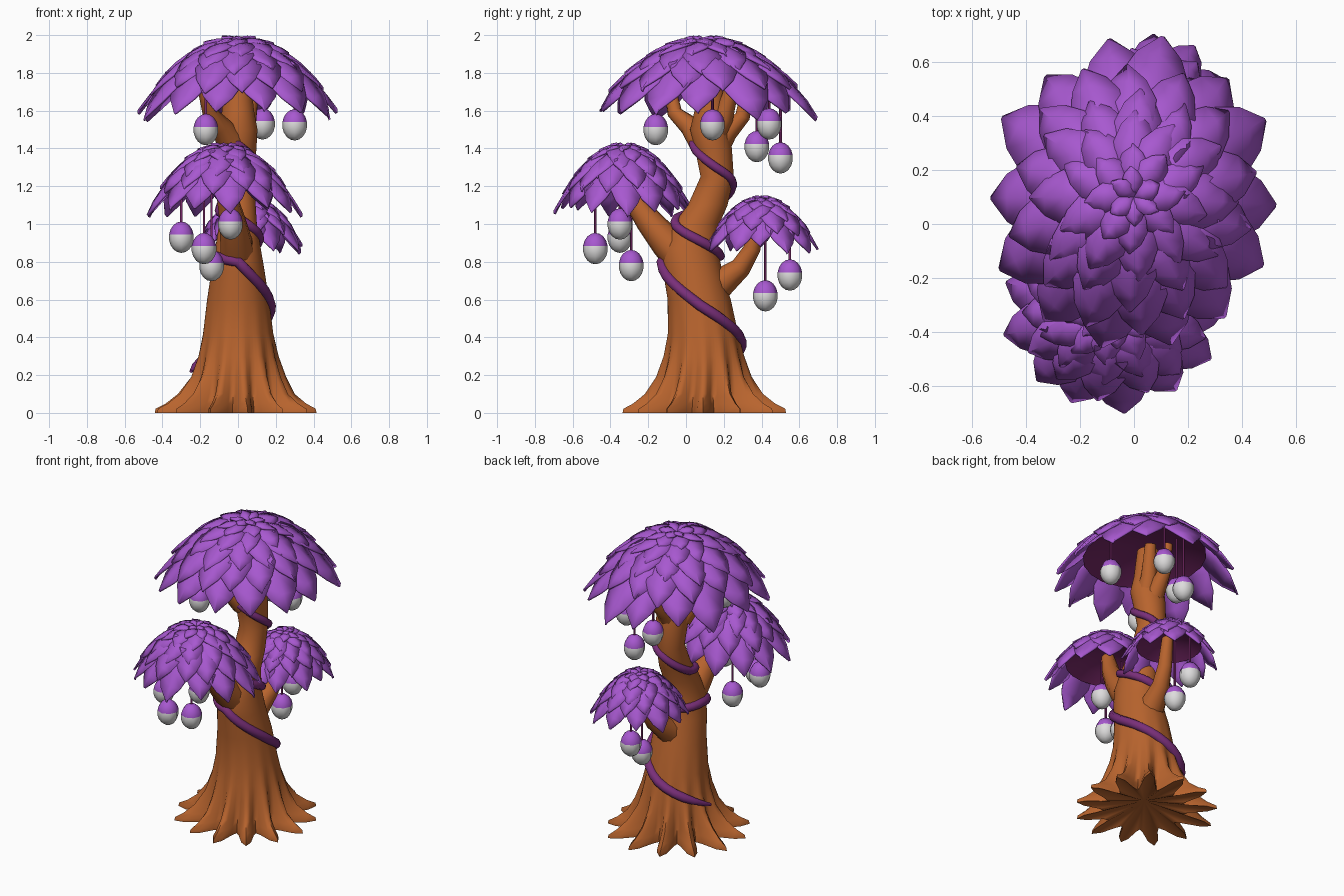
import bpy, bmesh, math, random
from math import sin, cos, pi, hypot, exp
from mathutils import Vector

if "Cube" in bpy.data.objects:
    bpy.data.objects.remove(bpy.data.objects["Cube"])

random.seed(4)


def material(name, rgb):
    m = bpy.data.materials.new(name)
    m.diffuse_color = (*rgb, 1)
    m.use_nodes = True
    m.node_tree.nodes["Principled BSDF"].inputs["Base Color"].default_value = m.diffuse_color
    return m


BARK = material("brown bark", (0.48, 0.127, 0.027))
LEAF = material("purple leaf", (0.39, 0.098, 0.63))
VINE = material("dark plum", (0.19, 0.028, 0.19))
LINING = material("deep magenta", (0.19, 0.022, 0.14))
PALE = material("pale grey", (0.73, 0.72, 0.72))


def add_mesh(name, bm, mats, smooth=None):
    me = bpy.data.meshes.new(name)
    bm.to_mesh(me)
    bm.free()
    ob = bpy.data.objects.new(name, me)
    bpy.context.collection.objects.link(ob)
    for m in mats:
        me.materials.append(m)
    if smooth:
        bpy.ops.object.select_all(action='DESELECT')
        ob.select_set(True)
        bpy.context.view_layer.objects.active = ob
        bpy.ops.object.shade_smooth_by_angle(angle=math.radians(smooth))
    return ob


def skin(bm, rings):
    """Bridge closed rings of points and cap both ends."""
    vs = [[bm.verts.new(p) for p in ring] for ring in rings]
    n = len(vs[0])
    for a, b in zip(vs, vs[1:]):
        for i in range(n):
            bm.faces.new((a[i], a[(i + 1) % n], b[(i + 1) % n], b[i]))
    for ring in (vs[0], vs[-1]):
        c = bm.verts.new(sum((v.co for v in ring), Vector()) / n)
        for i in range(n):
            bm.faces.new((ring[i], ring[(i + 1) % n], c))
    bmesh.ops.recalc_face_normals(bm, faces=bm.faces)


def tube(name, pts, radii, mat, sides=10, smooth=60):
    """Tapered tube along a path."""
    pts = [Vector(p) for p in pts]
    rings = []
    for i, p in enumerate(pts):
        d = (pts[min(i + 1, len(pts) - 1)] - pts[max(i - 1, 0)]).normalized()
        ref = Vector((1, 0, 0)) if abs(d.x) < 0.75 and len(pts) < 9 else Vector((0, 0, 1))
        u = d.cross(ref).normalized()
        w = d.cross(u)
        rings.append([p + radii[i] * (cos(a) * u + sin(a) * w)
                      for a in (2 * pi * k / sides for k in range(sides))])
    bm = bmesh.new()
    skin(bm, rings)
    return add_mesh(name, bm, [mat], smooth)


# Trunk: height, centre y, radius between roots, radius along roots
TRUNK = [(0, .09, .24, .45), (.022, .09, .24, .445), (.05, .09, .23, .39),
         (.10, .09, .222, .325), (.19, .095, .215, .255), (.3, .095, .203, .215),
         (.42, .09, .185, .187), (.6, .07, .167, .167), (.75, .035, .157, .157),
         (.87, .02, .148, .148), (1.0, .055, .122, .122), (1.1, .115, .105, .105),
         (1.25, .165, .088, .088), (1.4, .145, .098, .098), (1.5, .125, .103, .103),
         (1.6, .13, .085, .085), (1.78, .13, .065, .065)]
ROOTS, STEPS = 13, 6
root_len = [random.uniform(.9, 1.0) + .07 * max(0, sin(2 * pi * k / ROOTS)) for k in range(ROOTS)]


def squeeze(z):
    """The trunk is narrower from side to side below the fork."""
    return 1 - .2 * exp(-((z - .93) / .22) ** 2)


rings = []
for z, cy, rin, rout in TRUNK:
    ring = []
    for k in range(ROOTS * STEPS):
        a = 2 * pi * k / (ROOTS * STEPS)
        w = ((1 + cos(ROOTS * a)) / 2) ** 1.15
        reach = root_len[((k + STEPS // 2) // STEPS) % ROOTS]
        if z > .15:
            reach = 1
        r = rin + (rout * reach - rin) * w
        ring.append((r * cos(a) * squeeze(z), cy + r * sin(a), z))
    rings.append(ring)
bm = bmesh.new()
skin(bm, rings)
for v in bm.verts:                       # hollow under the roots
    if v.co.z < .001 and hypot(v.co.x, v.co.y - .09) < .05:
        v.co.z = .06
add_mesh("trunk", bm, [BARK], 75)

# Branches carrying the crowns
tube("front_branch", [(0, .02, .78), (-.01, -.1, .9), (-.03, -.2, 1.02), (-.06, -.29, 1.15), (-.07, -.33, 1.27)],
     [.10, .088, .07, .055, .04], BARK)
tube("back_branch", [(0, .1, .62), (.01, .2, .7), (.03, .29, .77), (.05, .35, .87), (.06, .39, 1.06)],
     [.10, .075, .055, .045, .035], BARK)
tube("top_branch_front", [(-.03, .1, 1.42), (-.09, .02, 1.52), (-.15, -.06, 1.59), (-.19, -.09, 1.74)],
     [.08, .055, .04, .03], BARK)
tube("top_branch_back", [(0, .14, 1.38), (0, .22, 1.49), (.01, .3, 1.57), (.01, .33, 1.74)],
     [.08, .055, .04, .03], BARK)
tube("top_branch_side", [(.02, .14, 1.45), (.05, .2, 1.56), (.08, .25, 1.75)],
     [.07, .05, .035], BARK)


def trunk_at(z):
    for a, b in zip(TRUNK, TRUNK[1:]):
        if a[0] <= z <= b[0]:
            t = (z - a[0]) / (b[0] - a[0])
            return a[1] + t * (b[1] - a[1]), a[3] + t * (b[3] - a[3])


# Vine winding around the trunk: one height per quarter turn
QUARTERS = [.22, .38, .57, .80, .84, .83, .93, 1.03, 1.07, 1.2, 1.3, 1.42, 1.5]
path, radii = [], []
N = (len(QUARTERS) - 1) * 6
for i in range(N + 1):
    q, f = min(i // 6, len(QUARTERS) - 2), i / 6
    z = QUARTERS[q] + (f - q) * (QUARTERS[q + 1] - QUARTERS[q])
    a = pi - f * pi / 2
    cy, r = trunk_at(z)
    r += .004
    path.append((r * cos(a) * squeeze(z), cy + r * sin(a), z))
    radii.append((.03 - .008 * i / N) * min(1, .3 + min(i, N - i) * .25))
tube("vine", path, radii, VINE, 8)

# Leaf rings: inner radius, tip radius (share of the crown), leaf count share
RINGS = [(.42, 1.0, 1.0), (.32, .86, 1.0), (.20, .70, .87), (.10, .53, .73),
         (.04, .35, .6), (.0, .19, .45)]
LEAF_T = [(0, .45), (.3, .85), (.55, 1.0), (.8, .66), (1, .05)]   # along leaf, half width


def crown(name, centre, rx, ry, top, drop, count):
    cx, cy = centre
    size = .5 + rx                       # small crowns get finer relief

    def dome(r):
        return top - .035 - drop * r ** 2.1

    bm = bmesh.new()
    for k, (r0, r1, share) in enumerate(RINGS):
        n = round(count * share)
        for i in range(n):
            a = 2 * pi * (i + .5 * (k % 2) + random.uniform(-.15, .15)) / n
            tip = r1 * random.uniform(.95, 1.03)
            half = pi * (r0 + tip) / 2 / n * 1.45
            tilt = random.uniform(-.012, .012)
            rows = []
            for t, w in LEAF_T:
                r = r0 + (tip - r0) * t
                row = []
                for s in (-1, 0, 1):
                    o = s * w * half
                    x, y = r * cos(a) - o * sin(a), r * sin(a) + o * cos(a)
                    z = dome(hypot(r, o * .8)) + size * (.004 * k + .024 * t * (k > 0) + s * tilt
                                                         + .015 * sin(pi * t) - abs(s) * .012 * w)
                    row.append(bm.verts.new((cx + x * rx, cy + y * ry, z)))
                rows.append(row)
            for p, q in zip(rows, rows[1:]):
                for j in (0, 1):
                    bm.faces.new((p[j], q[j], q[j + 1], p[j + 1]))
    ob = add_mesh(name + "_leaves", bm, [LEAF], 50)
    mod = ob.modifiers.new("thickness", 'SOLIDIFY')
    mod.thickness, mod.offset = .012, -1

    # Dark lining under the leaves
    bm = bmesh.new()
    prof = [(.08, dome(.08)), (.25, dome(.25)), (.45, dome(.45)), (.66, dome(.66)),
            (.45, dome(.55)), (.12, dome(.42))]
    skin(bm, [[(cx + r * rx * cos(b), cy + r * ry * sin(b), z - .035)
               for b in (2 * pi * j / 20 for j in range(20))] for r, z in prof])
    add_mesh(name + "_lining", bm, [LINING], 60)


crown("top_crown", (0, .1), .545, .595, 1.985, .375, 14)
crown("front_crown", (-.075, -.33), .41, .375, 1.425, .33, 13)
crown("back_crown", (.06, .40), .295, .305, 1.15, .25, 12)


def fruit(name, x, y, z, hang):
    """Soft faceted fruit with a jagged purple cap and a hanging stem."""
    bm = bmesh.new()
    bmesh.ops.create_uvsphere(bm, u_segments=8, v_segments=9, radius=1)
    bmesh.ops.triangulate(bm, faces=bm.faces)
    for f in bm.faces:
        f.material_index = 0 if f.calc_center_median().z > .1 else 1
    for v in bm.verts:
        v.co = Vector((x + v.co.x * .066, y + v.co.y * .066, z + v.co.z * .083))
    add_mesh(name, bm, [LEAF, PALE], 80)
    tube(name + "_stem", [(x, y, z + .06), (x, y, hang)], [.007, .007], LINING, 6)


TOP, FRONT, BACK = 1.77, 1.25, 1.03     # heights where stems start
for i, f in enumerate([
        (-.17, -.16, 1.50, TOP), (.30, .14, 1.525, TOP), (.13, .44, 1.53, TOP),
        (-.02, .375, 1.41, TOP), (.03, .50, 1.35, TOP - .06),
        (-.18, -.48, .87, FRONT), (-.04, -.35, 1.0, FRONT), (-.30, -.35, .93, FRONT),
        (-.14, -.29, .78, FRONT), (.03, .42, .62, BACK), (.02, .55, .73, BACK)]):
    fruit(f"fruit_{i + 1}", *f)
